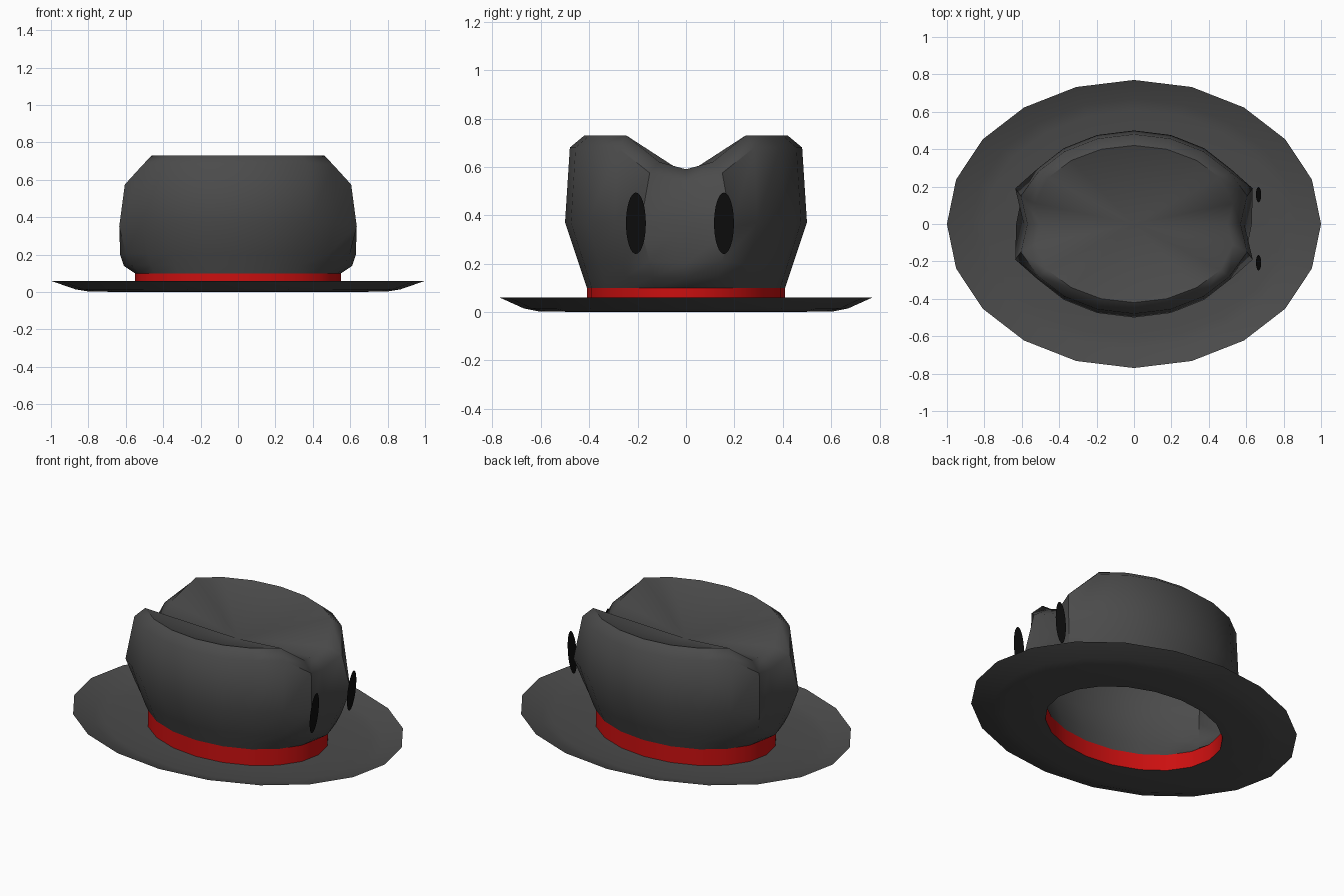
import bpy
from math import sin, cos, pi, radians

if "Cube" in bpy.data.objects:
    bpy.data.objects.remove(bpy.data.objects["Cube"])

N = 20


def material(name, rgb):
    m = bpy.data.materials.new(name)
    m.diffuse_color = (*rgb, 1)
    m.use_nodes = True
    m.node_tree.nodes["Principled BSDF"].inputs["Base Color"].default_value = m.diffuse_color
    return m


charcoal = material("charcoal", (0.07, 0.07, 0.07))
red = material("red", (0.6, 0.005, 0.005))
black = material("black", (0.004, 0.004, 0.004))


def make(name, verts, faces, mat, angle=50):
    me = bpy.data.meshes.new(name)
    me.from_pydata(verts, [], faces)
    me.materials.append(mat)
    ob = bpy.data.objects.new(name, me)
    bpy.context.collection.objects.link(ob)
    bpy.ops.object.select_all(action='DESELECT')
    ob.select_set(True)
    bpy.context.view_layer.objects.active = ob
    bpy.ops.object.shade_smooth_by_angle(angle=radians(angle))
    return ob


def ring(a, b, z, end=None, side=None):
    """Oval ring; end=(x, z) and side=(x, y, z) pinch both narrow ends."""
    pts = []
    for i in range(N):
        t = 2 * pi * i / N
        p = (a * cos(t), b * sin(t), z)
        sx = 1 if p[0] > 0 else -1
        sy = 1 if p[1] > 0 else -1
        if end and i % 10 == 0:
            p = (sx * end[0], 0, end[1])
        if side and i % 10 in (1, 9):
            p = (sx * side[0], sy * side[1], side[2])
        pts.append(p)
    return pts


def loft(name, rings, mat, cap=None):
    verts = [p for r in rings for p in r]
    faces = [(k * N + i, k * N + (i + 1) % N,
              (k + 1) * N + (i + 1) % N, (k + 1) * N + i)
             for k in range(len(rings) - 1) for i in range(N)]
    if cap:
        top = (len(rings) - 1) * N
        verts.append(cap)
        faces += [(top + i, top + (i + 1) % N, len(verts) - 1) for i in range(N)]
    return make(name, verts, faces, mat)


# Upturned brim, open in the middle
loft("brim", [ring(0.55, 0.41, 0), ring(0.80, 0.61, 0.003),
              ring(0.87, 0.67, 0.015), ring(1, 0.77, 0.06)][::-1], charcoal)

# Red hat band
loft("band", [ring(0.55, 0.41, 0), ring(0.55, 0.41, 0.1)], red)

# Crown with pinched ends and a lengthwise crease
loft("crown", [
    ring(0.55, 0.41, 0.10),
    ring(0.572, 0.425, 0.145, (0.61, 0.14), (0.57, 0.14, 0.145)),
    ring(0.592, 0.443, 0.20, (0.63, 0.20), (0.60, 0.15, 0.21)),
    ring(0.64, 0.50, 0.37, (0.59, 0.36), (0.635, 0.19, 0.35)),
    ring(0.63, 0.48, 0.68, (0.57, 0.53), (0.605, 0.15, 0.575)),
    ring(0.57, 0.42, 0.73, (0.50, 0.59), (0.53, 0.11, 0.62)),
], charcoal, cap=(0, 0, 0.57))

# Two black oval discs at the right end, leaning slightly outward
for label, y in (("front", -0.207), ("back", 0.157)):
    pts = [(0.666 + 0.014 * sin(t), y + 0.041 * cos(t), 0.367 + 0.127 * sin(t))
           for t in (2 * pi * i / 32 for i in range(32))]
    make(label + "_oval", pts, [tuple(range(32))], black)
